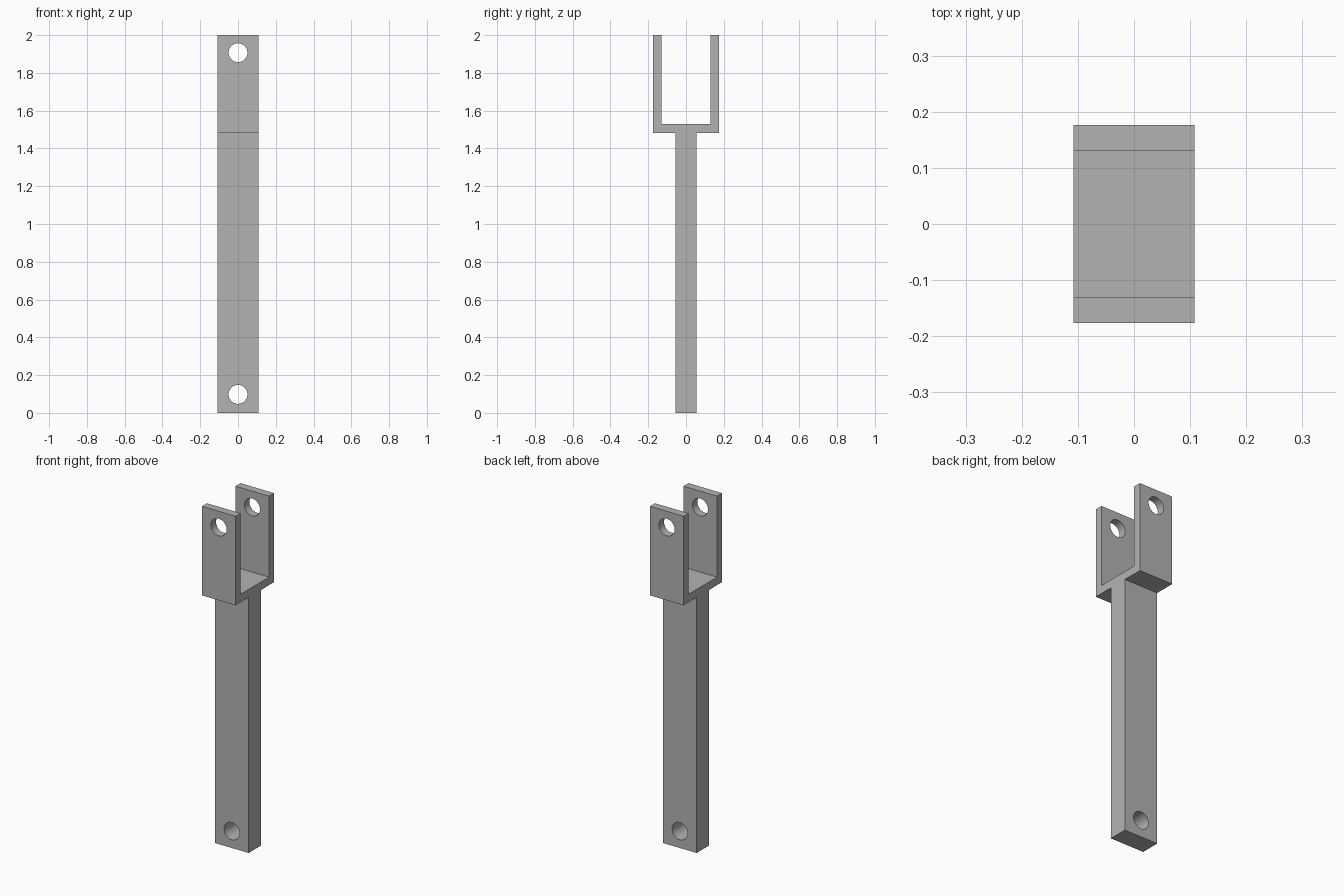
import bpy
import bmesh
from math import radians
from mathutils import Matrix

cube = bpy.data.objects.get("Cube")
if cube:
    bpy.data.objects.remove(cube, do_unlink=True)

HALF_WIDTH = 0.108
STEM, INNER, OUTER = 0.056, 0.13, 0.176      # half depths along y
SHOULDER, FLOOR, TOP = 1.483, 1.53, 2.0      # heights
HOLE_RADIUS = 0.05
HOLES = {"lower_pin": 0.098, "upper_pin": 1.907}

steel = bpy.data.materials.new("grey steel")
steel.use_nodes = True
colour = (0.45, 0.45, 0.45, 1)
steel.diffuse_color = colour
steel.node_tree.nodes["Principled BSDF"].inputs["Base Color"].default_value = colour


def make_object(name, bm):
    bmesh.ops.recalc_face_normals(bm, faces=bm.faces)
    mesh = bpy.data.meshes.new(name)
    bm.to_mesh(mesh)
    bm.free()
    mesh.materials.append(steel)
    obj = bpy.data.objects.new(name, mesh)
    bpy.context.collection.objects.link(obj)
    return obj


# Fork link: mirrored side profile extruded across the width
half = [(STEM, 0), (STEM, SHOULDER), (OUTER, SHOULDER),
        (OUTER, TOP), (INNER, TOP), (INNER, FLOOR)]
outline = half + [(-y, z) for y, z in reversed(half)]
bm = bmesh.new()
side = bm.faces.new([bm.verts.new((-HALF_WIDTH, y, z)) for y, z in outline])
walls = bmesh.ops.extrude_face_region(bm, geom=[side])
moved = [v for v in walls["geom"] if isinstance(v, bmesh.types.BMVert)]
bmesh.ops.translate(bm, verts=moved, vec=(2 * HALF_WIDTH, 0, 0))
link = make_object("fork_link", bm)

# Pin holes through the stem foot and both fork arms
bpy.context.view_layer.objects.active = link
link.select_set(True)
for name, z in HOLES.items():
    bm = bmesh.new()
    turn = Matrix.Translation((0, 0, z)) @ Matrix.Rotation(radians(90), 4, "X")
    bmesh.ops.create_cone(bm, cap_ends=True, segments=48, radius1=HOLE_RADIUS,
                          radius2=HOLE_RADIUS, depth=1, matrix=turn)
    cutter = make_object(name + "_cutter", bm)
    cutter.hide_render = True
    cut = link.modifiers.new(name, "BOOLEAN")
    cut.operation = "DIFFERENCE"
    cut.solver = "EXACT"
    cut.object = cutter
    bpy.ops.object.modifier_apply(modifier=cut.name)
    bpy.data.objects.remove(cutter, do_unlink=True)

# Round hole walls, crisp edges elsewhere
bpy.ops.object.shade_smooth_by_angle(angle=radians(30))
